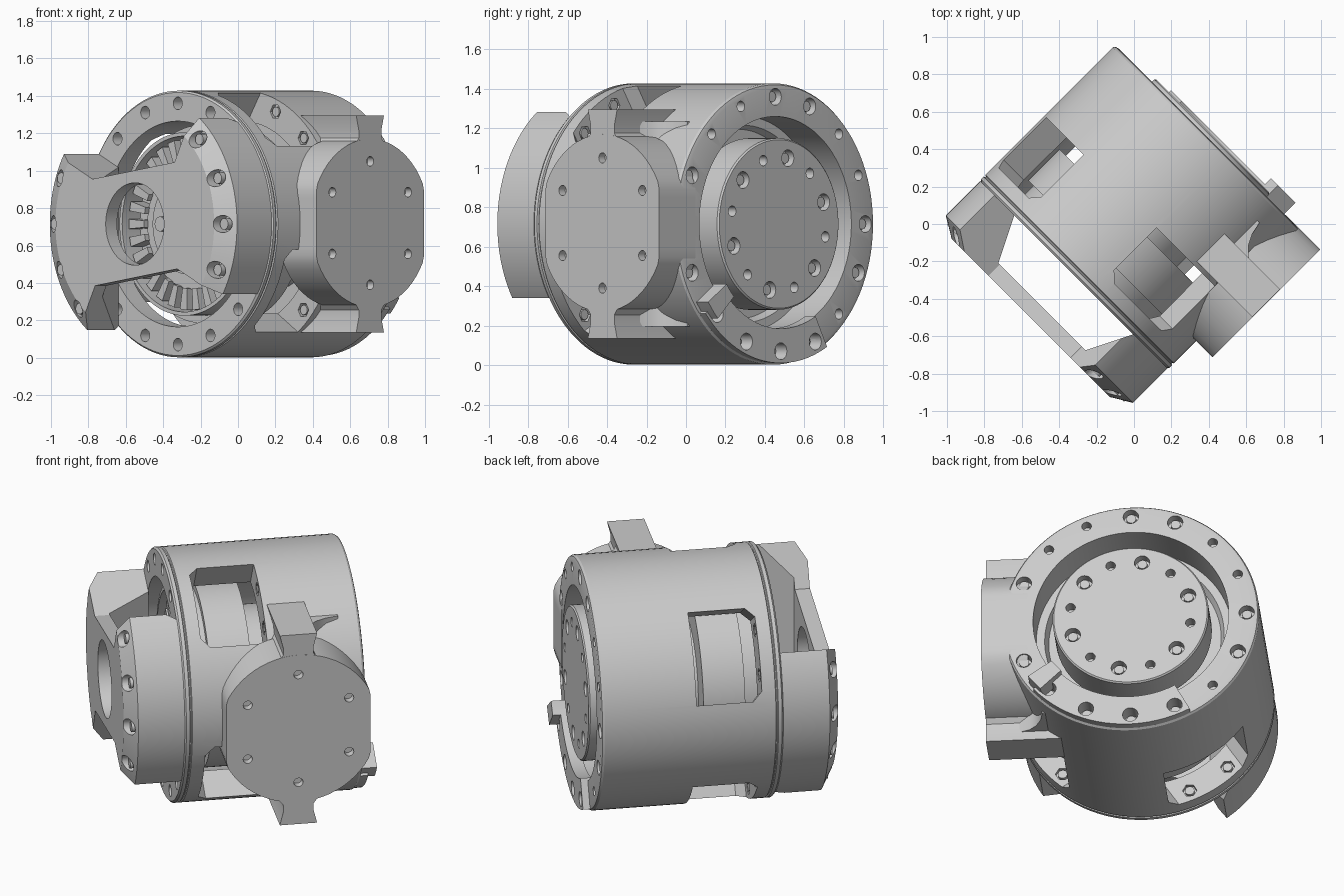
import bpy, bmesh, math
from mathutils import Matrix, Vector

if "Cube" in bpy.data.objects:
    bpy.data.objects.remove(bpy.data.objects["Cube"])

# Local frame: u = housing axis, v = towards the side port, z = up (origin on the axis)
PLACE = Matrix.Translation((-0.025, 0.025, 0.715)) @ Matrix.Rotation(math.radians(45), 4, 'Z')
grey = bpy.data.materials.new("light_grey")
grey.diffuse_color = (0.6, 0.6, 0.6, 1)
grey.use_nodes = True
grey.node_tree.nodes["Principled BSDF"].inputs["Base Color"].default_value = grey.diffuse_color


def P(u, v, z):
    return Vector((u, -v, z))


def polar(r, deg):
    a = math.radians(deg)
    return r * math.cos(a), r * math.sin(a)


def turned(pts, deg):
    """Rotate (radial, tangential) points about the housing axis."""
    c, s = polar(1, deg)
    return [(r * c - t * s, r * s + t * c) for r, t in pts]


def finish(name, bm):
    bmesh.ops.remove_doubles(bm, verts=bm.verts, dist=1e-5)
    bmesh.ops.recalc_face_normals(bm, faces=bm.faces)
    me = bpy.data.meshes.new(name)
    bm.to_mesh(me)
    bm.free()
    ob = bpy.data.objects.new(name, me)
    bpy.context.collection.objects.link(ob)
    ob.matrix_world = PLACE
    me.materials.append(grey)
    return ob


def add_prism(bm, pts, axis, a, b):
    put = {'u': lambda p, t: P(t, *p), 'v': lambda p, t: P(p[0], t, p[1]),
           'z': lambda p, t: P(*p, t)}[axis]
    lo = [bm.verts.new(put(p, a)) for p in pts]
    hi = [bm.verts.new(put(p, b)) for p in pts]
    n = len(pts)
    bm.faces.new(lo)
    bm.faces.new(hi[::-1])
    for i in range(n):
        bm.faces.new((lo[i], hi[i], hi[(i + 1) % n], lo[(i + 1) % n]))


def prism(name, pts, axis, a, b):
    bm = bmesh.new()
    add_prism(bm, pts, axis, a, b)
    return finish(name, bm)


def lathe(name, prof, closed=True, seg=96):
    bm = bmesh.new()
    rows = [[bm.verts.new(P(u, *polar(r, 360 * i / seg))) for u, r in prof] for i in range(seg)]
    n = len(prof)
    for i in range(seg):
        A, B = rows[i], rows[(i + 1) % seg]
        for j in range(n if closed else n - 1):
            k = (j + 1) % n
            bm.faces.new((A[j], A[k], B[k], B[j]))
    return finish(name, bm)


def rods(name, specs, sides=20, axis='u'):
    """Cylinders along an axis: (start, end, first centre, second centre, radius)."""
    bm = bmesh.new()
    for a, b, c, d, r in specs:
        ring = [polar(r, 360 * i / sides) for i in range(sides)]
        add_prism(bm, [(c + x, d + y) for x, y in ring], axis, a, b)
    return finish(name, bm)


def on_ring(a, b, R, angles, r):
    return [(a, b, *polar(R, t), r) for t in angles]


def cut(ob, tool, op='DIFFERENCE', keep=False):
    m = ob.modifiers.new("cut", 'BOOLEAN')
    m.operation, m.object, m.solver = op, tool, 'EXACT'
    bpy.context.view_layer.update()
    bpy.context.view_layer.objects.active = ob
    bpy.ops.object.modifier_apply(modifier=m.name)
    if not keep:
        bpy.data.objects.remove(tool)


ALL16 = [22.5 * i for i in range(16)]
BIG = [a % 360 for a in (90, 112.5, 22.5, 0, -22.5, -157.5, -45, -67.5, -90, -112.5, 180)]
SMALL = [a for a in ALL16 if a not in BIG]

# Housing shell with a groove near the front flange
shell = lathe("housing_shell", [
    (-0.42, 0.55), (-0.42, 0.703), (-0.41, 0.713), (-0.39, 0.713), (-0.386, 0.705), (-0.380, 0.705),
    (-0.376, 0.713), (0.588, 0.713), (0.60, 0.705), (0.605, 0.685), (0.605, 0.545)])

# Four windows spaced around the shell, the front corners clipped
bm = bmesh.new()
for k in range(4):
    box = [(0.45, -0.262), (0.85, -0.262), (0.85, 0.262), (0.45, 0.262)]
    slim = [(r, t * 0.8) for r, t in box]
    lo = [bm.verts.new(P(-0.30, *p)) for p in turned(slim, 57.5 + 90 * k)]
    mid = [bm.verts.new(P(-0.25, *p)) for p in turned(box, 57.5 + 90 * k)]
    hi = [bm.verts.new(P(0.07, *p)) for p in turned(box, 57.5 + 90 * k)]
    bm.faces.new(lo)
    bm.faces.new(hi[::-1])
    for A, B in ((lo, mid), (mid, hi)):
        for i in range(4):
            bm.faces.new((A[i], B[i], B[(i + 1) % 4], A[(i + 1) % 4]))
windows = finish("window_cutter", bm)
cut(shell, windows)

# Bottom guard on the rear flange
arc = [-40 - i * 78 / 20 for i in range(21)]
guard = prism("rear_guard", [polar(0.705, a) for a in arc] + [polar(0.53, a) for a in arc[::-1]],
              'u', 0.57, 0.645)
end = [-35, -38, -41, -44]
prism("guard_end", [polar(0.69, a) for a in end] + [polar(0.53, a) for a in end[::-1]],
      'u', 0.58, 0.69)

# Flange bolt holes and screws
rear = on_ring(0.55, 0.8, 0.645, BIG, 0.043) + on_ring(0.54, 0.8, 0.645, SMALL, 0.027)
rear_tool = rods("rear_hole_cutter", rear)
cut(guard, rear_tool, keep=True)
cut(shell, rear_tool)
cut(shell, rods("front_hole_cutter", on_ring(-0.5, -0.35, 0.645, ALL16, 0.034)))
rods("rear_screws", on_ring(0.52, 0.582, 0.645, BIG, 0.027))

# Recessed hex nuts inside the windows
nut_angles = [b + 90 * k for k in range(4) for b in (45, 67.5)]
cut(shell, rods("nut_pocket_cutter", on_ring(-0.322, -0.28, 0.65, nut_angles, 0.04)
                + on_ring(0.05, 0.092, 0.65, nut_angles, 0.04), sides=6))
rods("window_nuts", on_ring(-0.33, -0.302, 0.65, nut_angles, 0.026)
     + on_ring(0.072, 0.10, 0.65, nut_angles, 0.026))

# Inner motor core
lathe("motor_core", [(-0.34, 0), (-0.34, 0.27), (-0.30, 0.27), (-0.30, 0.35), (-0.235, 0.35),
                     (-0.235, 0.53), (0.0, 0.53), (0.0, 0.36), (0.46, 0.36), (0.46, 0)], closed=False)
lathe("front_bearing_ring", [(-0.37, 0.47), (-0.37, 0.49), (-0.23, 0.49), (-0.23, 0.47)])
lathe("rear_bearing_ring", [(0.28, 0.34), (0.28, 0.56), (0.38, 0.56), (0.38, 0.50), (0.34, 0.48), (0.34, 0.34)])
rods("core_screws", on_ring(-0.365, -0.33, 0.19, range(0, 360, 60), 0.04))
bm = bmesh.new()
for k in range(30):
    fin = [(0.345, -0.018), (0.46, -0.026), (0.46, 0.026), (0.345, 0.018)]
    add_prism(bm, turned(fin, 12 * k), 'u', -0.33, -0.23)
finish("cooling_fins", bm)

# Rear output hub with twelve holes
hub = lathe("output_hub", [(0.42, 0), (0.42, 0.435), (0.622, 0.435), (0.63, 0.427), (0.63, 0)], closed=False)
big_hub = [101 + 60 * k for k in range(6)]
cut(hub, rods("hub_hole_cutter", on_ring(0.58, 0.7, 0.34, big_hub, 0.043)
              + on_ring(0.56, 0.7, 0.34, [a + 30 for a in big_hub], 0.027)))
rods("hub_screws", on_ring(0.56, 0.61, 0.34, big_hub, 0.027))

# Front adapter: bow-tie plate standing on two blocks
half = [(0.32, -0.24), (0.60, -0.375), (0.9, -0.375), (0.9, 0.583), (0.43, 0.583), (0.30, 0.33)]
adapter = prism("front_adapter", half + [(-v, -z) for v, z in half], 'u', -0.9, -0.40)
cut(adapter, lathe("adapter_limit", [(-0.745, 0.22), (-0.745, 0.60), (-0.68, 0.708),
                                     (-0.418, 0.708), (-0.418, 0.22)]), 'INTERSECT')
cut(adapter, prism("adapter_gap", [(-0.66, -0.33), (-0.40, -0.46), (-0.40, 0.46), (-0.66, 0.33)],
                   'z', -0.8, 0.8))
ad = [s + b for s in (0, 180) for b in (-22.5, 0, 22.5, 45)]
cut(adapter, rods("adapter_hole_cutter", on_ring(-0.85, -0.665, 0.64, ad, 0.046)))
rods("adapter_screws", on_ring(-0.71, -0.66, 0.64, ad, 0.03))

# Side port: round boss with flat sides, plus ears above and below
UC = 0.20
outline = []
for i in range(64):
    x, y = polar(0.45, 360 * i / 64)
    outline.append((UC + max(-0.407, min(0.407, x)), y + 0.005))
port = prism("side_port", outline, 'v', 0.575, 0.835)
cut(port, rods("port_hole_cutter", [(0.79, 0.9, UC + polar(0.33, a)[0], polar(0.33, a)[1] + 0.005, 0.026)
                                    for a in range(30, 390, 60)], axis='v'))
for name, s in (("upper_ear", 1), ("lower_ear", -1)):
    ear = [(0.13, 0.40), (0.085, 0.46), (0.085, 0.50), (0.105, 0.58)]
    prism(name, [(UC + u, s * z) for u, z in ear] + [(UC - u, s * z) for u, z in ear[::-1]],
          'v', 0.40, 0.834)
    # Smooth flare blending the rear side of the ear into the shell
    flare = [(0.08, 0.66), (0.11, 0.59), (0.15, 0.55), (0.21, 0.52), (0.28, 0.505), (0.28, 0.45), (0.08, 0.45)]
    prism(name + "_flare", [(UC + u, v) for u, v in flare], 'z', s * 0.40, s * 0.52)

# Smooth shading with sharp edges
for ob in bpy.context.scene.objects:
    ob.select_set(ob.type == 'MESH')
bpy.context.view_layer.objects.active = shell
bpy.ops.object.shade_smooth_by_angle(angle=math.radians(25))
